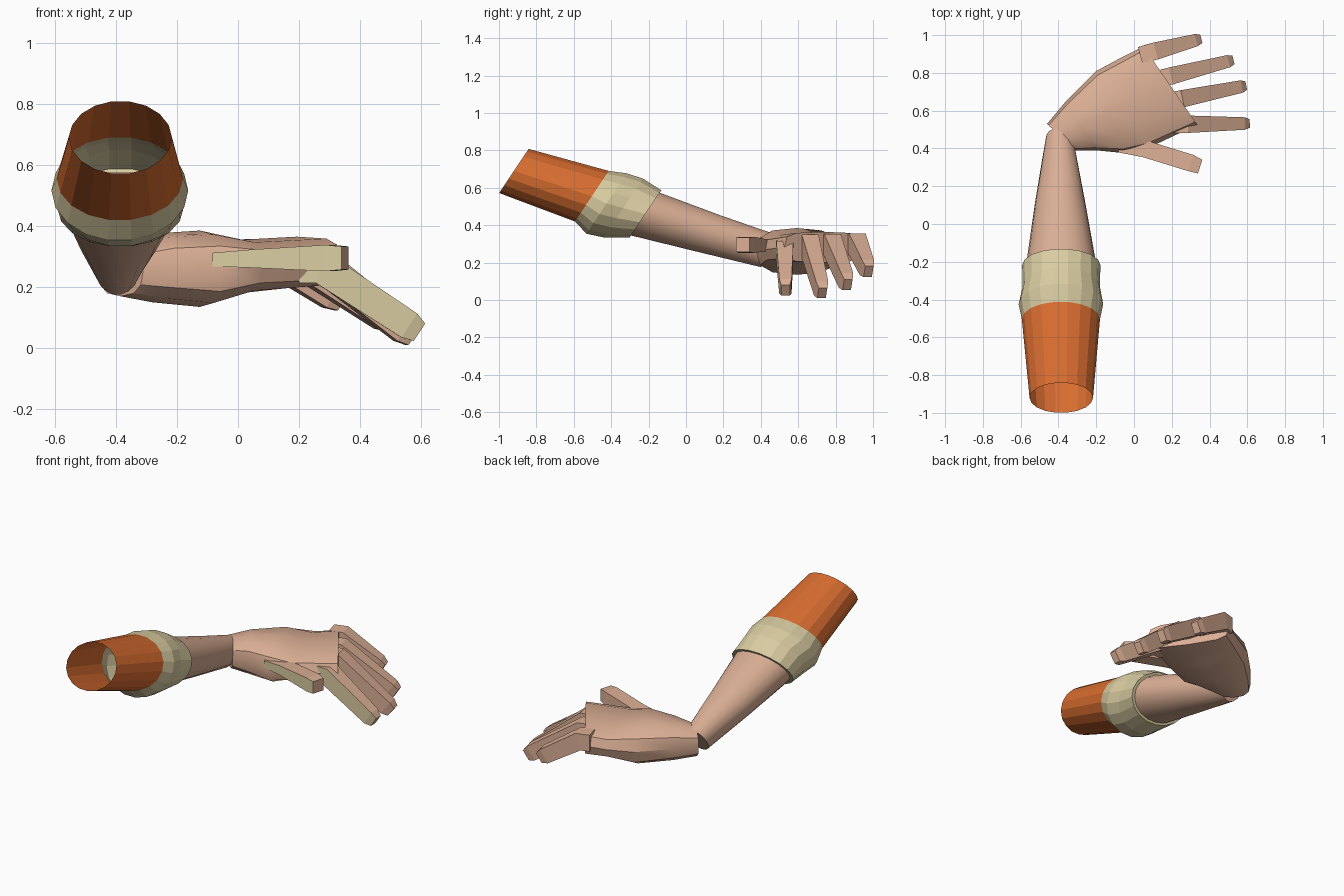
import bpy, bmesh, math
from mathutils import Vector as V

if "Cube" in bpy.data.objects:
    bpy.data.objects.remove(bpy.data.objects["Cube"])


def material(name, r, g, b):
    m = bpy.data.materials.new(name)
    m.diffuse_color = (r, g, b, 1)
    m.use_nodes = True
    m.node_tree.nodes["Principled BSDF"].inputs["Base Color"].default_value = m.diffuse_color
    return m


ORANGE = material("orange cloth", 0.70, 0.155, 0.03)
BEIGE = material("beige trim", 0.70, 0.61, 0.36)
SKIN = material("skin", 0.71, 0.43, 0.30)


def loft(name, rings, mats, start=True, end=True, smooth=0, rule=None):
    """Skin a list of equal-length point rings into one object."""
    bm = bmesh.new()
    rows = [[bm.verts.new(p) for p in ring] for ring in rings]
    n = len(rows[0])
    for a, b in zip(rows, rows[1:]):
        for i in range(n):
            j = (i + 1) % n
            bm.faces.new((a[i], a[j], b[j], b[i]))
    if start:
        bm.faces.new(rows[0][::-1])
    if end:
        bm.faces.new(rows[-1])
    bmesh.ops.recalc_face_normals(bm, faces=bm.faces)
    bm.normal_update()
    if rule:
        for f in bm.faces:
            f.material_index = 1 if rule(f) else 0
    me = bpy.data.meshes.new(name)
    bm.to_mesh(me)
    bm.free()
    for m in mats:
        me.materials.append(m)
    ob = bpy.data.objects.new(name, me)
    bpy.context.collection.objects.link(ob)
    if smooth:
        bpy.ops.object.select_all(action='DESELECT')
        ob.select_set(True)
        bpy.context.view_layer.objects.active = ob
        bpy.ops.object.shade_smooth_by_angle(angle=math.radians(smooth))
    return ob


# Arm rings are all slanted the same way in the y-z plane
SLANT = V((0, 0.555, 0.832))


def arm_ring(x, y, z, h, w, n=18):
    out = []
    for i in range(n):
        a = 2 * math.pi * i / n
        out.append(V((x, y, z)) + V((w * math.cos(a), 0, 0)) + SLANT * (h * math.sin(a)))
    return out


# Open sleeve
loft("sleeve", [arm_ring(-0.385, -0.92, 0.69, 0.144, 0.168),
                arm_ring(-0.387, -0.503, 0.555, 0.165, 0.207)],
     [ORANGE], start=False, end=False)

# Cuff, closed at the wrist side around the forearm
loft("cuff", [arm_ring(-0.387, -0.503, 0.555, 0.165, 0.207),
              arm_ring(-0.387, -0.425, 0.516, 0.197, 0.224),
              arm_ring(-0.385, -0.335, 0.492, 0.192, 0.205),
              arm_ring(-0.385, -0.217, 0.46, 0.155, 0.207)],
     [BEIGE], start=False)

# Forearm tapering to the wrist
loft("forearm", [arm_ring(-0.385, -0.222, 0.461, 0.140, 0.187),
                 arm_ring(-0.391, 0.12, 0.356, 0.118, 0.132),
                 arm_ring(-0.395, 0.455, 0.258, 0.100, 0.072)],
     [SKIN], smooth=35)


# Hand: rounded sections between an outer and a thumb-side edge
def hand_ring(outer, inner, lo, hi, power, n=12):
    a, b = V((*outer, 0)), V((*inner, 0))
    mid, half = (a + b) / 2, (a - b) / 2
    out = []
    for i in range(n):
        t = 2 * math.pi * i / n
        c, s = math.cos(t), math.sin(t)
        p = mid + half * math.copysign(abs(c) ** power, c)
        p.z = (lo + hi) / 2 + (hi - lo) / 2 * math.copysign(abs(s) ** power, s)
        out.append(p)
    return out


loft("hand", [hand_ring((-0.46, 0.53), (-0.31, 0.39), 0.17, 0.345, 0.8),
              hand_ring((-0.36, 0.65), (-0.20, 0.39), 0.15, 0.375, 0.8),
              hand_ring((-0.20, 0.81), (-0.05, 0.375), 0.135, 0.385, 0.75),
              hand_ring((-0.06, 0.885), (0.08, 0.405), 0.18, 0.355, 0.7),
              hand_ring((0.05, 0.94), (0.335, 0.525), 0.20, 0.365, 0.55)],
     [SKIN], smooth=30)


# Digits: four-sided tapering bars
def bar_ring(c, d, w, t):
    side = V((-d.y, d.x, 0)).normalized()
    up = d.normalized().cross(side)
    return [c + side * w * i + up * t * j for i, j in ((1, 1), (-1, 1), (-1, -1), (1, -1))]


def front_side(f):
    return f.normal.y < -0.8


def finger(name, knuckle, tip, trimmed=False):
    k, t = V(knuckle), V(tip)
    d = t - k
    flat = V((d.x, d.y, 0)).normalized()
    n = d.normalized()
    rings = [bar_ring(k - flat * 0.07, flat, 0.044, 0.052),
             bar_ring(k, flat + n, 0.046, 0.054),
             bar_ring(t - n * 0.035, d, 0.033, 0.047),
             bar_ring(t + n * 0.005, d, 0.023, 0.034)]
    loft(name, rings, [SKIN, BEIGE], rule=front_side if trimmed else None)


finger("index_finger", (0.27, 0.528, 0.265), (0.59, 0.532, 0.055), True)
finger("middle_finger", (0.24, 0.66, 0.30), (0.57, 0.728, 0.04))
finger("ring_finger", (0.18, 0.78, 0.30), (0.505, 0.863, 0.085))
finger("little_finger", (0.10, 0.912, 0.305), (0.335, 0.975, 0.155))

# Thumb with trimmed front side
thumb_dir = V((0.45, -0.14, 0))
loft("thumb", [bar_ring(V((-0.07, 0.425, 0.29)), thumb_dir, 0.048, 0.022),
               bar_ring(V((0.06, 0.397, 0.293)), thumb_dir, 0.045, 0.030),
               bar_ring(V((0.30, 0.323, 0.295)), thumb_dir, 0.045, 0.043),
               bar_ring(V((0.35, 0.304, 0.295)), thumb_dir, 0.038, 0.038)],
     [SKIN, BEIGE], rule=front_side)
